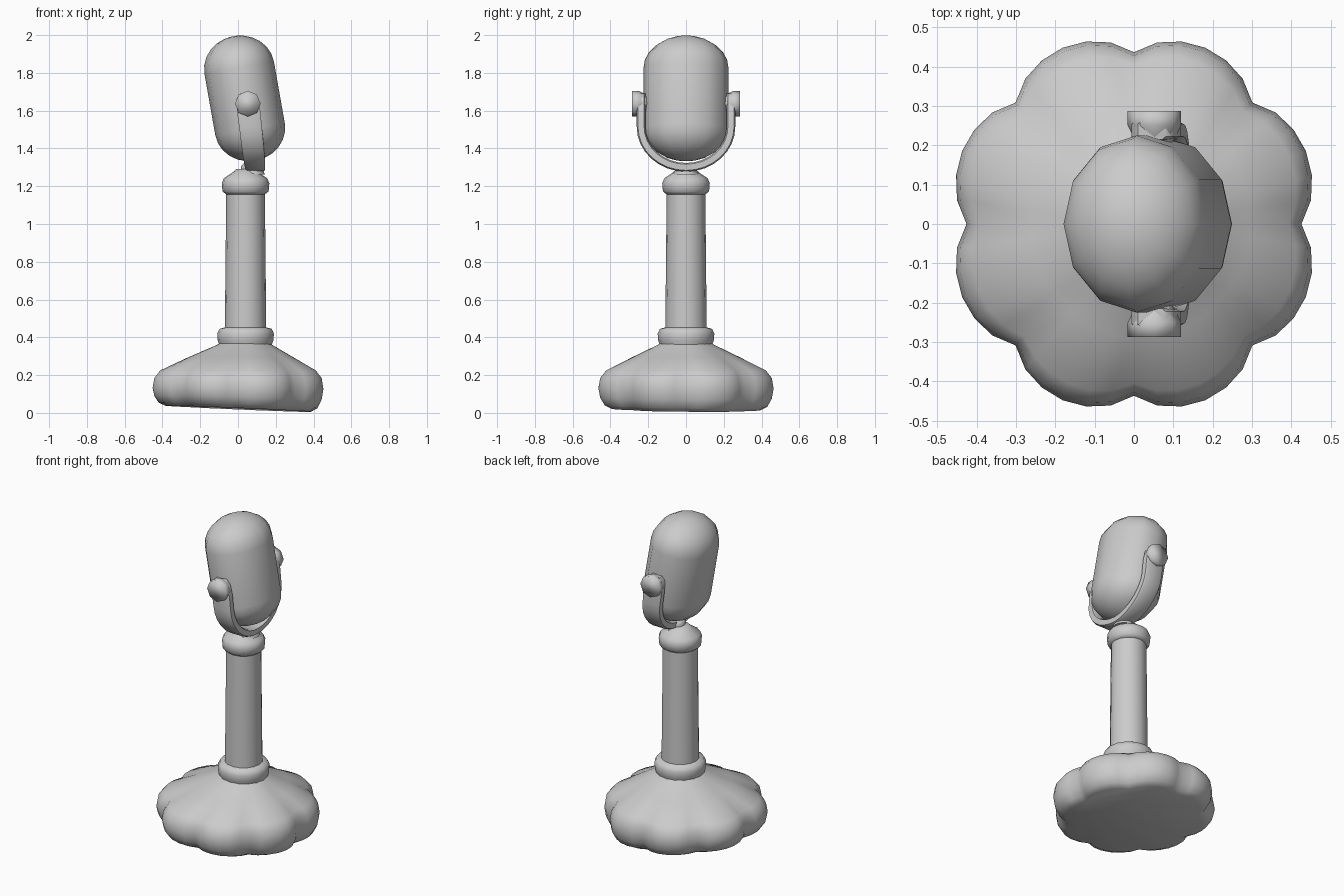
import bpy
import bmesh
from math import sin, cos, pi, radians
from mathutils import Vector, Matrix

cube = bpy.data.objects.get("Cube")
if cube:
    bpy.data.objects.remove(cube, do_unlink=True)

grey = bpy.data.materials.new("light grey")
grey.use_nodes = True
COLOUR = (0.6, 0.6, 0.6, 1)
grey.diffuse_color = COLOUR
grey.node_tree.nodes["Principled BSDF"].inputs["Base Color"].default_value = COLOUR


def loft(name, rings, angle=50):
    """Skin a list of equal-length point rings and cap both ends."""
    bm = bmesh.new()
    rows = [[bm.verts.new(p) for p in ring] for ring in rings]
    n = len(rows[0])
    for a, b in zip(rows, rows[1:]):
        for i in range(n):
            j = (i + 1) % n
            bm.faces.new((a[i], a[j], b[j], b[i]))
    bm.faces.new(rows[0][::-1])
    bm.faces.new(rows[-1])
    bmesh.ops.recalc_face_normals(bm, faces=bm.faces)
    mesh = bpy.data.meshes.new(name)
    bm.to_mesh(mesh)
    bm.free()
    mesh.materials.append(grey)
    obj = bpy.data.objects.new(name, mesh)
    bpy.context.collection.objects.link(obj)
    bpy.ops.object.select_all(action='DESELECT')
    obj.select_set(True)
    bpy.context.view_layer.objects.active = obj
    bpy.ops.object.shade_smooth_by_angle(angle=radians(angle))
    return obj


def lathe(name, profile, sides, matrix, squash=1.0, angle=50):
    """Turn (radius, height) pairs round z, then place with a matrix."""
    turns = [2 * pi * i / sides for i in range(sides)]
    return loft(name, [[matrix @ Vector((r * squash * cos(t), r * sin(t), h))
                        for t in turns] for r, h in profile], angle)


# Scalloped base with eight lobes, slightly tilted underside, and a sloping top
def base_ring(radius, z, lobe, shift):
    ring = []
    for i in range(48):
        t = 2 * pi * i / 48
        r = radius * (1 - 0.1 * lobe * (1 - abs(sin(4 * t)) ** 0.75))
        x, y = 0.975 * r * cos(t), r * sin(t)
        tilt = max(0, 1 - z / 0.15) * (-0.05 * x - 0.012 * y)
        ring.append(Vector((x + shift, y, z + tilt)))
    return ring


loft("scalloped_base", [base_ring(*row) for row in (
    (0.41, 0.022, 0.8, 0), (0.45, 0.04, 1, 0), (0.475, 0.08, 1, 0),
    (0.485, 0.13, 1, 0), (0.475, 0.185, 1, 0), (0.44, 0.225, 0.8, 0),
    (0.29, 0.295, 0.3, 0.015), (0.15, 0.36, 0, 0.035), (0.12, 0.38, 0, 0.04))], 65)

# Column with its lower collar and upper cap
post = Matrix.Translation((0.04, 0, 0))
lathe("lower_collar", [(0.135, 0.35), (0.148, 0.385), (0.15, 0.42),
                       (0.138, 0.445), (0.1, 0.455)], 16, post, angle=60)
lathe("column", [(0.11, 0.4), (0.102, 1.2)], 16, post)
lathe("upper_cap", [(0.1, 1.155), (0.122, 1.172), (0.126, 1.215),
                    (0.115, 1.242), (0.07, 1.272), (0.05, 1.29)], 16, post, angle=60)

# Capsule head leaning back, built round its own centre
lean = Matrix.Translation((0.035, 0, 1.665)) @ Matrix.Rotation(radians(-10), 4, 'Y')
dome = [(0.225 * cos(a), 0.165 + 0.17 * sin(a))
        for a in (radians(15 * k) for k in range(6))] + [(0.02, 0.334)]
lathe("capsule_head", [(r, -h) for r, h in reversed(dome)] + dome,
      12, lean, squash=0.83, angle=60)

# U-shaped yoke: a strap swept down one side, under the head and up the other
arc = [(-pi / 2 + pi * k / 16) for k in range(17)]
path = [(sin(a) * 0.238, 1.515 - 0.215 * cos(a), sin(a), -cos(a)) for a in arc]
arms = [(1.69, 0.035), (1.665, 0.055), (1.6, 0.062)]
stations = ([(-0.238, z, -1, 0, w) for z, w in arms]
            + [(*p, 0.05 + 0.01 * abs(p[2])) for p in path]
            + [(0.238, z, 1, 0, w) for z, w in reversed(arms)])
rings = []
for y, z, ny, nz, w in stations:
    x = 0.05 + (1.65 - z) * 0.12
    rings.append([Vector((x + w * u, y + 0.023 * v * ny, z + 0.023 * v * nz))
                  for u, v in ((-1, -0.7), (-0.75, -1), (0.75, -1), (1, -0.7),
                               (1, 0.7), (0.75, 1), (-0.75, 1), (-1, 0.7))])
loft("yoke", rings)

# Short neck joining the yoke to the cap
lathe("yoke_neck", [(0.068, 1.262), (0.058, 1.285), (0.06, 1.305), (0.045, 1.32)],
      12, Matrix.Translation((0.075, 0, 0)))

# Octagonal pivot knobs, one mirrored to each side
for side, label in ((-1, "front"), (1, "back")):
    place = Matrix.Translation((0.052, 0, 1.637)) @ Matrix.Rotation(-side * pi / 2, 4, 'X')
    lathe(label + "_pivot_knob", [(0.03, 0.19), (0.05, 0.215), (0.068, 0.25), (0.068, 0.287)],
          8, place, angle=100)
